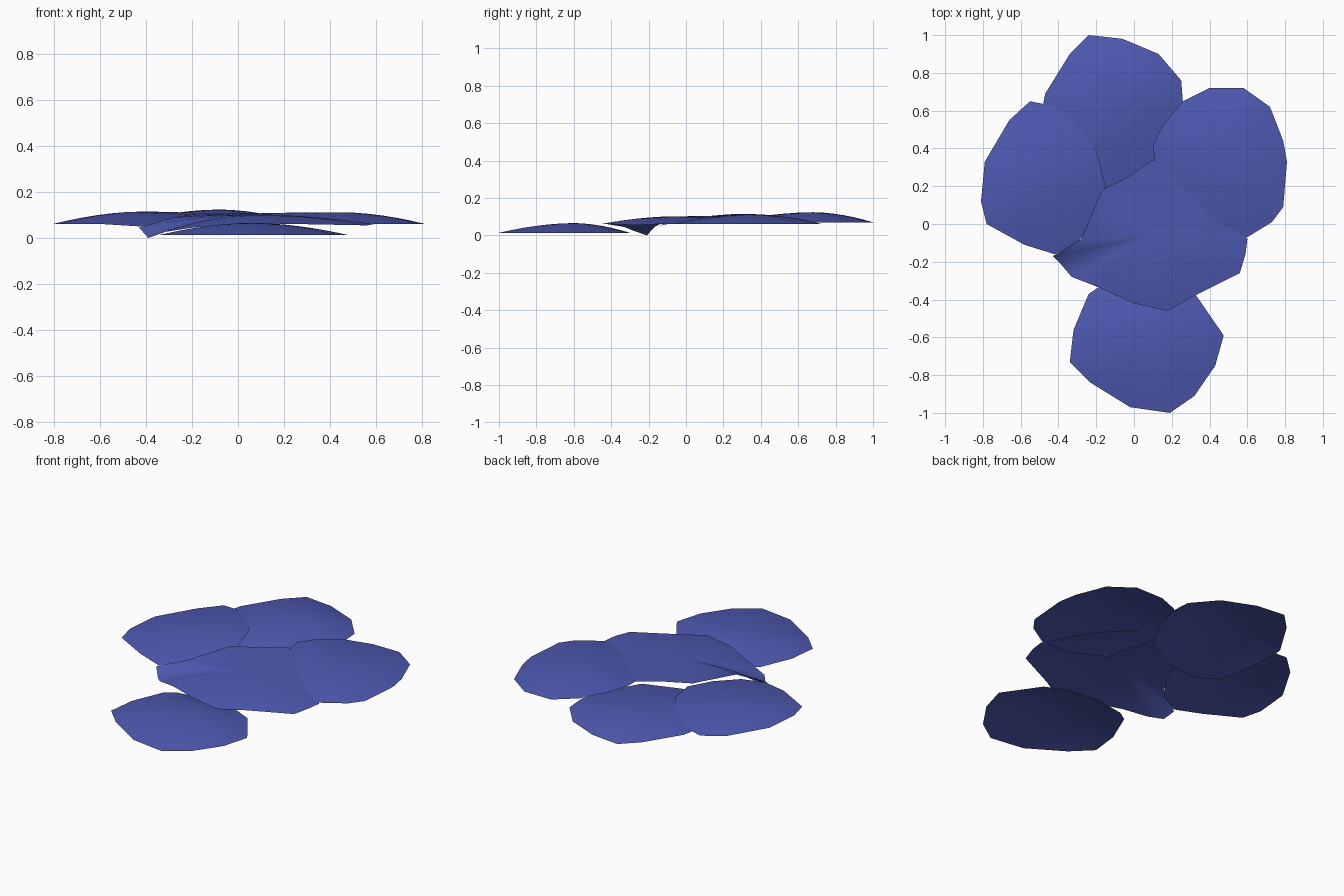
import bpy
import bmesh
from mathutils import Vector

default_cube = bpy.data.objects.get("Cube")
if default_cube:
    bpy.data.objects.remove(default_cube, do_unlink=True)

# One flat blue for every pad
blue = bpy.data.materials.new("soft blue")
blue.use_nodes = True
color = (0.075, 0.10, 0.44, 1.0)
blue.diffuse_color = color
blue.node_tree.nodes["Principled BSDF"].inputs["Base Color"].default_value = color

RINGS = 6


def make_pad(name, crest, rim_height, outline):
    """Shallow open dome: rings run from the crest out to the outline.
    Outline points may carry their own height; others use rim_height."""
    bm = bmesh.new()
    top = Vector(crest)
    rim = [Vector((p[0], p[1], p[2] if len(p) > 2 else rim_height)) for p in outline]
    center = bm.verts.new(top)
    previous = None
    for ring in range(1, RINGS + 1):
        t = ring / RINGS
        current = []
        for p in rim:
            co = top.lerp(p, t)
            co.z = top.z + (p.z - top.z) * t ** 1.8
            current.append(bm.verts.new(co))
        for i in range(len(rim)):
            j = (i + 1) % len(rim)
            if previous is None:
                bm.faces.new((center, current[i], current[j]))
            else:
                bm.faces.new((previous[i], current[i], current[j], previous[j]))
        previous = current

    # Keep the outer side facing up
    bm.normal_update()
    if sum(f.normal.z for f in bm.faces) < 0:
        bmesh.ops.reverse_faces(bm, faces=bm.faces[:])
    mesh = bpy.data.meshes.new(name)
    bm.to_mesh(mesh)
    bm.free()
    mesh.materials.append(blue)
    for face in mesh.polygons:
        face.use_smooth = True
    pad = bpy.data.objects.new(name, mesh)
    bpy.context.collection.objects.link(pad)
    return pad


# Back pad, tucked under its neighbours
make_pad("back_pad", (-.08, .68, .124), .07, [
    (-.24, 1), (-.06, .98), (.13, .9), (.25, .76), (.26, .63),
    (.2, .45), (.1, .28), (-.1, .19, .06), (-.3, .17, .06),
    (-.42, .25, .06), (-.47, .45), (-.48, .64), (-.47, .69), (-.34, .9)])

# Left-hand pad in the top layout, inner edge resting on the back pad
make_pad("right_side_pad", (-.42, .3, .115), .06, [
    (-.55, .65, .07), (-.45, .63, .08), (-.31, .54, .1), (-.2, .39, .11),
    (-.15, .2, .09), (-.2, .03, .07), (-.3, -.1), (-.42, -.16, .05),
    (-.58, -.11), (-.78, 0), (-.81, .12), (-.79, .33), (-.66, .55)])

# Opposite side pad
make_pad("left_side_pad", (.45, .34, .112), .062, [
    (.4, .72), (.58, .72), (.72, .62), (.79, .44), (.81, .33),
    (.79, .09), (.73, .01), (.6, -.07), (.4, -.06), (.22, .03),
    (.12, .25, .09), (.1, .42, .108), (.15, .52, .1), (.26, .65, .08)])

# Central pad, draped over the others with one drooping corner
make_pad("center_pad", (.08, -.06, .102), .06, [
    (-.43, -.17, .045), (-.39, -.21, .0), (-.33, -.28, .025),
    (-.2, -.33, .045), (0, -.42), (.18, -.46), (.3, -.39),
    (.56, -.26, .055), (.59, -.16), (.6, -.08), (.45, .15, .075),
    (.28, .3, .09), (.1, .34, .107), (-.03, .25, .106),
    (-.17, .18, .106), (-.28, -.08, .09)])

# Front pad, lowest of the group
make_pad("front_pad", (.06, -.6, .066), .014, [
    (-.34, -.73), (-.32, -.56), (-.24, -.37), (-.18, -.33),
    (0, -.3), (.2, -.32), (.33, -.38), (.475, -.59), (.43, -.75),
    (.32, -.91), (.19, -1), (-.02, -.97), (-.23, -.84)])
